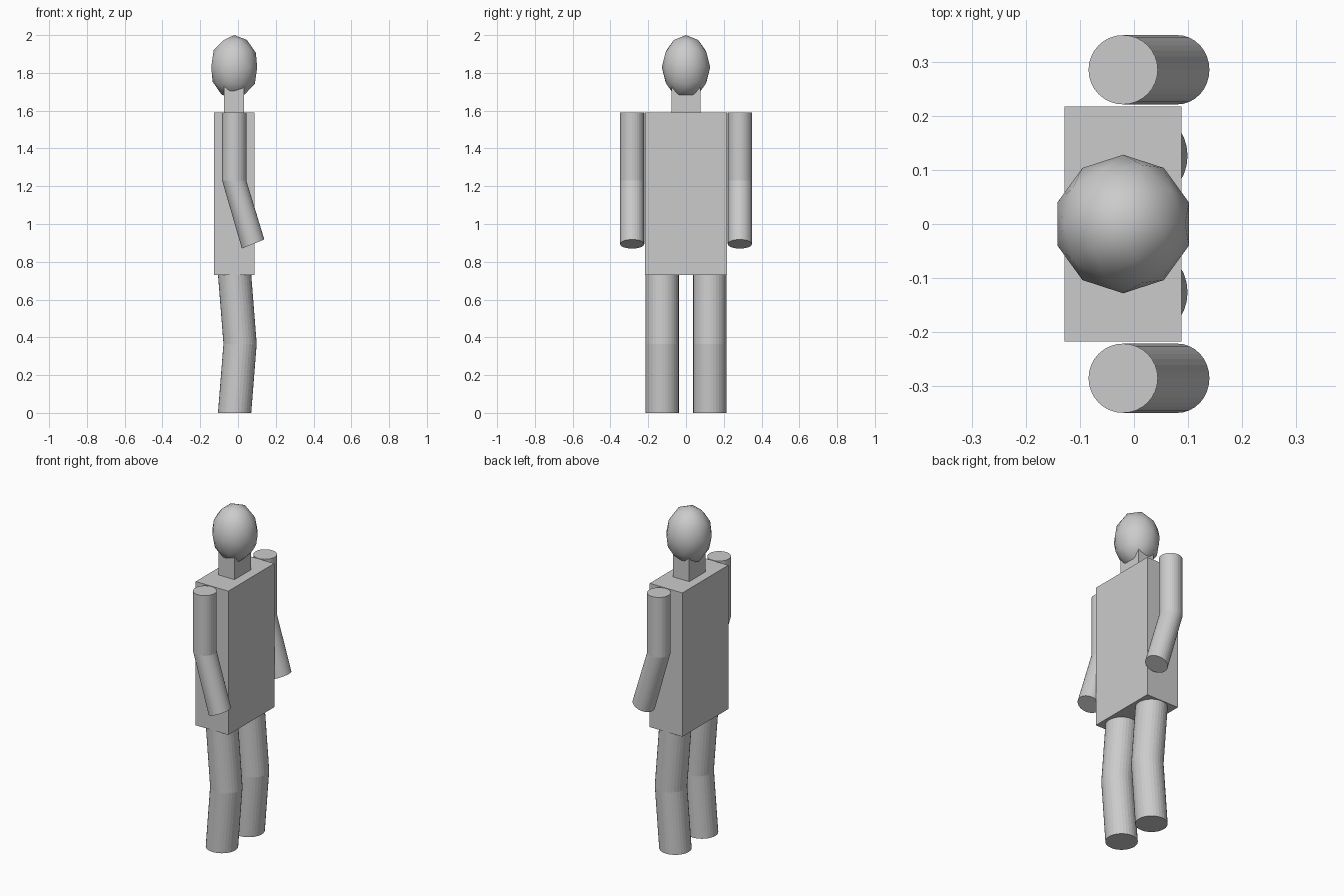
import bpy, bmesh
from math import sin, cos, pi, radians

if "Cube" in bpy.data.objects:
    bpy.data.objects.remove(bpy.data.objects["Cube"])

SIDES = 32


def box(name, x0, x1, y, z0, z1):
    bpy.ops.mesh.primitive_cube_add(size=1, location=((x0 + x1) / 2, 0, (z0 + z1) / 2))
    ob = bpy.context.object
    ob.name = name
    ob.scale = (x1 - x0, 2 * y, z1 - z0)
    bpy.ops.object.transform_apply(location=False, rotation=False, scale=True)
    return ob


def limb(name, y, radius, rings):
    """Capped tube through rings of (x, z, tilt in degrees)."""
    bm = bmesh.new()
    loops = []
    for x, z, tilt in rings:
        t = radians(tilt)
        loop = []
        for i in range(SIDES):
            a = 2 * pi * i / SIDES
            u = radius * cos(a)
            loop.append(bm.verts.new((x + u * cos(t), y + radius * sin(a), z + u * sin(t))))
        loops.append(loop)
    for lo, hi in zip(loops, loops[1:]):
        for i in range(SIDES):
            j = (i + 1) % SIDES
            bm.faces.new((lo[i], lo[j], hi[j], hi[i]))
    bm.faces.new(loops[0][::-1])
    bm.faces.new(loops[-1])
    bmesh.ops.recalc_face_normals(bm, faces=bm.faces)
    me = bpy.data.meshes.new(name)
    bm.to_mesh(me)
    bm.free()
    ob = bpy.data.objects.new(name, me)
    bpy.context.collection.objects.link(ob)
    return ob


# Torso and neck
box("torso", -0.128, 0.088, 0.217, 0.73, 1.59)
box("neck", -0.075, 0.031, 0.077, 1.59, 1.74)

# Head: low-poly icosphere, smooth shaded
bpy.ops.mesh.primitive_ico_sphere_add(subdivisions=2, radius=1, location=(-0.02, 0, 1.83))
head = bpy.context.object
head.name = "head"
head.scale = (0.128, 0.128, 0.17)
bpy.ops.object.transform_apply(location=False, rotation=False, scale=True)
bpy.ops.object.shade_smooth()

# Arms bent at the elbow, legs bent at the knee
for side, s in (("right", -1), ("left", 1)):
    limb(side + "_arm", s * 0.285, 0.064,
         [(0.08, 0.894, 22), (-0.02, 1.23, 0), (-0.02, 1.59, 0)])
    limb(side + "_leg", s * 0.126, 0.088,
         [(-0.018, 0, 0), (0.011, 0.366, 0), (-0.018, 0.732, 0)])
